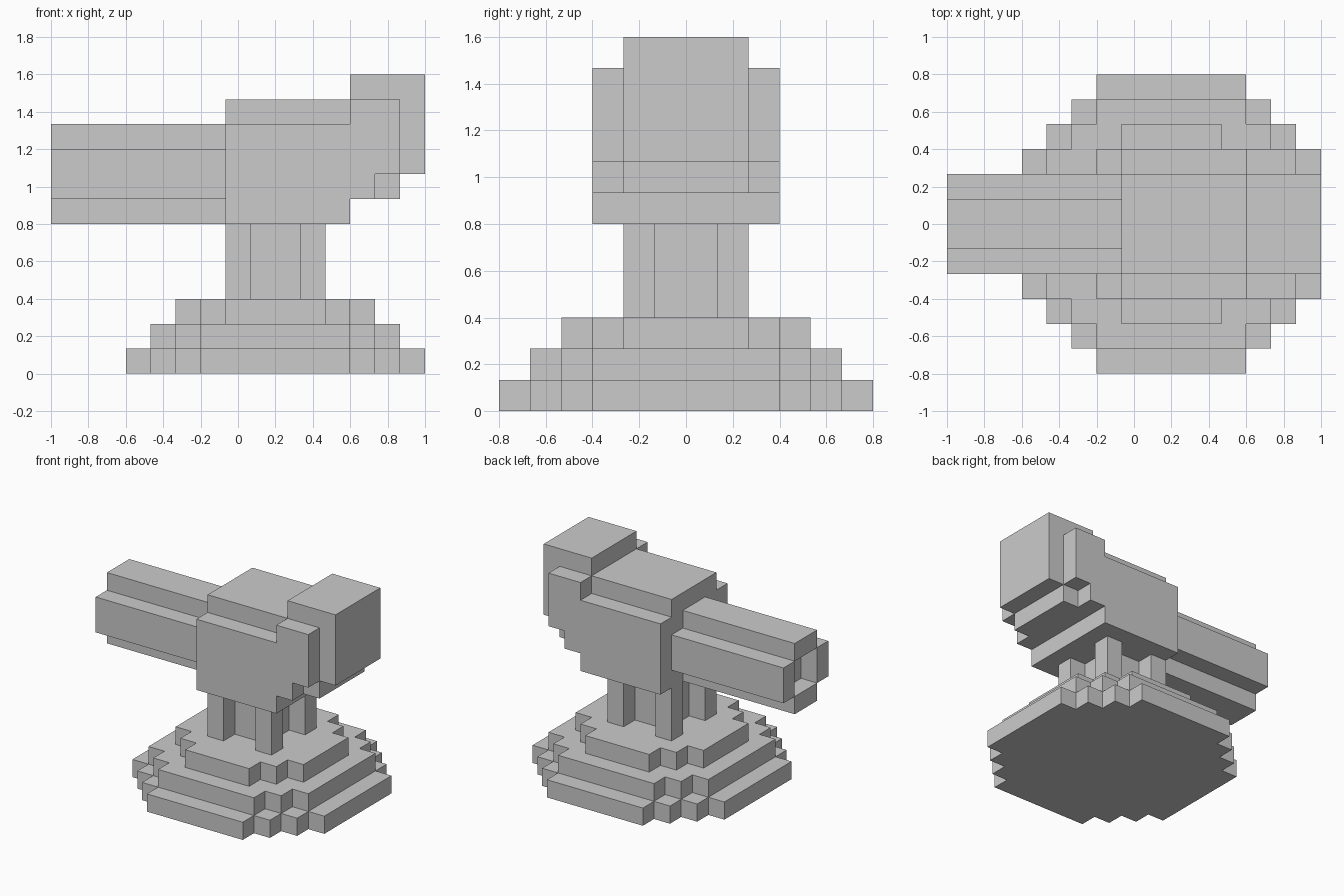
import bpy, bmesh, math
from itertools import product
from mathutils import Vector

if "Cube" in bpy.data.objects:
    bpy.data.objects.remove(bpy.data.objects["Cube"])

U = 2 / 15                       # size of one block
CX = 0.2                         # turret axis in x


def cells(box):
    """All block cells in a box (x0, x1, y0, y1, z0, z1), in block units."""
    x0, x1, y0, y1, z0, z1 = box
    return set(product(range(x0, x1), range(y0, y1), range(z0, z1)))


def block_part(name, boxes, cuts=()):
    """Merge boxes, remove cuts, and skin the result with flat faces."""
    solid = set().union(*map(cells, boxes))
    solid -= set().union(*map(cells, cuts))
    bm = bmesh.new()
    for c in solid:
        for axis, side in product(range(3), (0, 1)):
            n = list(c)
            n[axis] += 2 * side - 1
            if tuple(n) in solid:
                continue
            a, b = (axis + 1) % 3, (axis + 2) % 3
            ring = []
            for da, db in ((0, 0), (1, 0), (1, 1), (0, 1)):
                p = Vector(c)
                p[axis] += side
                p[a] += da
                p[b] += db
                ring.append(bm.verts.new(p * U + Vector((CX, 0, 0))))
            bm.faces.new(ring if side else ring[::-1])
    bmesh.ops.remove_doubles(bm, verts=bm.verts, dist=1e-4)
    bmesh.ops.dissolve_limit(bm, angle_limit=math.radians(1), verts=bm.verts,
                             edges=bm.edges, delimit={'NORMAL'})
    mesh = bpy.data.meshes.new(name)
    bm.to_mesh(mesh)
    bm.free()
    obj = bpy.data.objects.new(name, mesh)
    bpy.context.collection.objects.link(obj)
    return obj


def sym(x0, x1, hy, z0, z1):
    """Box mirrored about y = 0."""
    return (x0, x1, -hy, hy, z0, z1)


# Stepped round base: three shrinking discs
for i, (name, r, inner) in enumerate((("base_lower", 6, 3), ("base_middle", 5, 3),
                                      ("base_upper", 4, 2))):
    block_part(name, [sym(-h, h, r + inner - h, i, i + 1)
                      for h in range(inner, r + 1)])

# Pedestal: square core with four corner posts
block_part("pedestal", [sym(-1, 1, 1, 3, 6)] +
           [(x, x + 1, y, y + 1, 3, 6) for x in (-2, 1) for y in (-2, 1)])

# Gun housing: wide sides, narrow roof ridge, raised rear
block_part("housing", [
    sym(-2, 3, 3, 6, 10), sym(3, 4, 3, 7, 11), sym(4, 5, 3, 8, 11),
    sym(-2, 3, 2, 10, 11), sym(3, 5, 2, 7, 12), sym(5, 6, 2, 8, 12)])

# Barrel: square with notched corners and a recessed muzzle
block_part("barrel", [sym(-9, -2, 2, 7, 9), sym(-9, -2, 1, 6, 10)],
           cuts=[sym(-9, -8, 1, 7, 9)])
